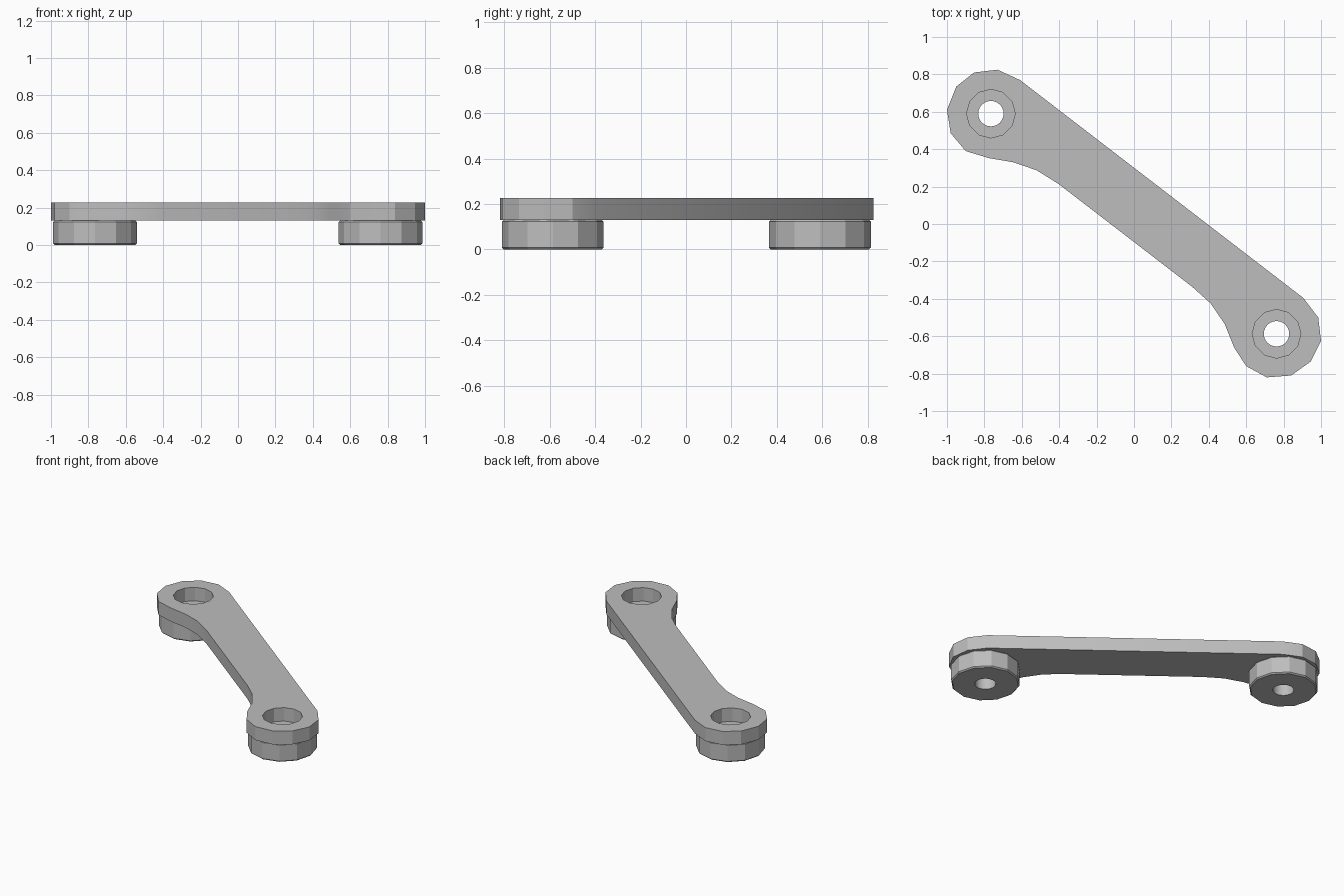
import bpy, bmesh
from math import sin, cos, pi

cube = bpy.data.objects.get("Cube")
if cube:
    bpy.data.objects.remove(cube, do_unlink=True)

GREY = (0.51, 0.51, 0.51, 1)
grey = bpy.data.materials.new("plain grey")
grey.use_nodes = True
grey.diffuse_color = GREY
grey.node_tree.nodes["Principled BSDF"].inputs["Base Color"].default_value = GREY

CENTRES = {"left": (0.762, -0.587), "right": (-0.765, 0.59)}
SIDES = 12
BORE, HOLE, FOOT = 0.13, 0.068, 0.224
PLATE_BOTTOM, PLATE_TOP = 0.13, 0.226


def finish(bm, name, location=(0, 0, 0)):
    bmesh.ops.recalc_face_normals(bm, faces=bm.faces[:])
    mesh = bpy.data.meshes.new(name)
    bm.to_mesh(mesh)
    bm.free()
    mesh.materials.append(grey)
    obj = bpy.data.objects.new(name, mesh)
    obj.location = location
    bpy.context.collection.objects.link(obj)
    bpy.ops.object.select_all(action="DESELECT")
    obj.select_set(True)
    bpy.context.view_layer.objects.active = obj
    bpy.ops.object.shade_smooth_by_angle(angle=pi / 9)
    return obj


def loop_edges(bm, points):
    verts = [bm.verts.new((x, y, PLATE_BOTTOM)) for x, y in points]
    return [bm.edges.new((a, b)) for a, b in zip(verts, verts[1:] + verts[:1])]


# Link plate: one straight side, one waisted side, rounded ends, two bores
outline = [(-0.73, 0.825), (-0.61, 0.77), (0.905, -0.395), (0.985, -0.5),
           (1.0, -0.625), (0.945, -0.735), (0.84, -0.81), (0.71, -0.82),
           (0.6, -0.76), (0.535, -0.66), (0.485, -0.535), (0.41, -0.425),
           (0.31, -0.335), (-0.405, 0.215), (-0.52, 0.287), (-0.645, 0.33),
           (-0.775, 0.352), (-0.9, 0.39), (-0.98, 0.485), (-1.0, 0.61),
           (-0.95, 0.735), (-0.855, 0.81)]
bm = bmesh.new()
edges = loop_edges(bm, outline)
for cx, cy in CENTRES.values():
    edges += loop_edges(bm, [(cx + BORE * cos(2 * pi * i / SIDES),
                              cy + BORE * sin(2 * pi * i / SIDES))
                             for i in range(SIDES)])
bmesh.ops.triangle_fill(bm, edges=edges, use_beauty=True, normal=(0, 0, 1))
grown = bmesh.ops.extrude_face_region(bm, geom=bm.faces[:], use_keep_orig=True)
top_verts = [g for g in grown["geom"] if isinstance(g, bmesh.types.BMVert)]
bmesh.ops.translate(bm, verts=top_verts, vec=(0, 0, PLATE_TOP - PLATE_BOTTOM))
finish(bm, "link_plate")


# Feet: faceted outside with chamfered rims, round hole through the middle
def build_foot(name, centre):
    profile = [(HOLE, 0, False), (FOOT - 0.008, 0, True), (FOOT, 0.008, True),
               (FOOT, PLATE_BOTTOM - 0.008, True),
               (FOOT - 0.008, PLATE_BOTTOM, True), (HOLE, PLATE_BOTTOM, False)]
    steps = SIDES * 2
    bm = bmesh.new()
    rings = []
    for radius, z, faceted in profile:
        ring = []
        for i in range(steps):
            r = radius * (cos(pi / SIDES) if faceted and i % 2 else 1)
            a = pi * i / SIDES
            ring.append(bm.verts.new((r * cos(a), r * sin(a), z)))
        rings.append(ring)
    for lower, upper in zip(rings, rings[1:] + rings[:1]):
        for i in range(steps):
            j = (i + 1) % steps
            bm.faces.new((lower[i], lower[j], upper[j], upper[i]))
    finish(bm, name, (*centre, 0))


for side, centre in CENTRES.items():
    build_foot(side + "_foot", centre)
